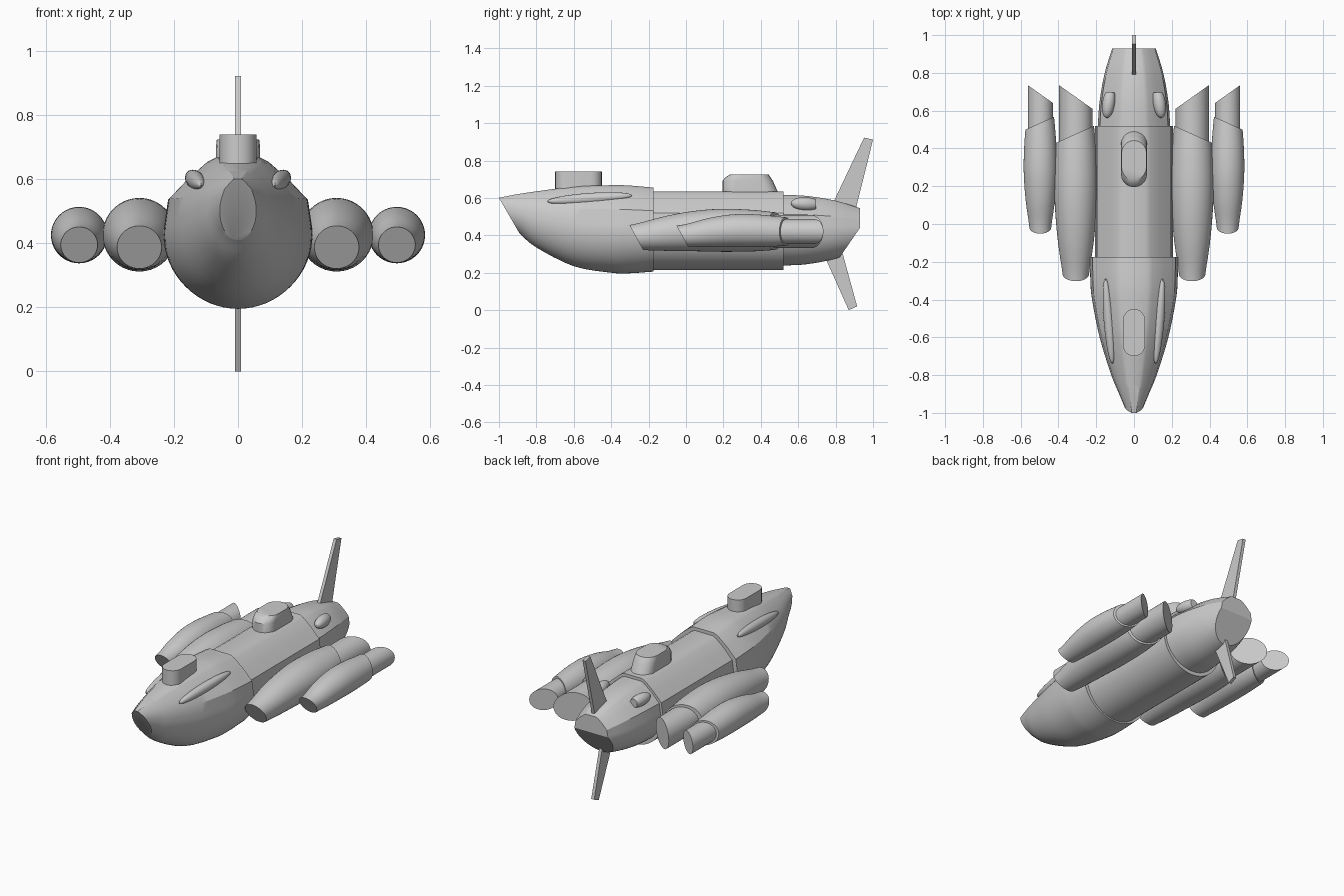
import bpy, bmesh, math
from mathutils import Vector, Matrix

cube = bpy.data.objects.get("Cube")
if cube:
    bpy.data.objects.remove(cube, do_unlink=True)

grey = bpy.data.materials.new("hull grey")
grey.use_nodes = True
GREY = (0.6, 0.6, 0.6, 1)
grey.diffuse_color = GREY
grey.node_tree.nodes["Principled BSDF"].inputs["Base Color"].default_value = GREY


def finish(name, bm, angle=32):
    """Turn a bmesh into an object, smooth except at hard edges."""
    bmesh.ops.recalc_face_normals(bm, faces=bm.faces)
    for f in bm.faces:
        f.smooth = True
    for e in bm.edges:
        e.smooth = e.calc_face_angle(0) < math.radians(angle)
    mesh = bpy.data.meshes.new(name)
    bm.to_mesh(mesh)
    bm.free()
    mesh.materials.append(grey)
    obj = bpy.data.objects.new(name, mesh)
    bpy.context.collection.objects.link(obj)
    return obj


def smooth_path(rows, steps=4):
    """Catmull-Rom interpolation of rows of numbers."""
    rows = [Vector(r) for r in rows]
    out = []
    for i in range(len(rows) - 1):
        b, c = rows[i], rows[i + 1]
        a = rows[i - 1] if i else b * 2 - c
        d = rows[i + 2] if i + 2 < len(rows) else c * 2 - b
        for k in range(steps):
            t = k / steps
            out.append(b + (c - a) * (t / 2) + (a * 2 - b * 5 + c * 4 - d) * (t * t / 2)
                       + (b * 3 - a - c * 3 + d) * (t ** 3 / 2))
    return out + [rows[-1]]


def loft(rings):
    """Skin closed rings of points and cap both ends."""
    bm = bmesh.new()
    loops = [[bm.verts.new(p) for p in ring] for ring in rings]
    n = len(loops[0])
    for a, b in zip(loops, loops[1:]):
        for i in range(n):
            j = (i + 1) % n
            bm.faces.new((a[i], a[j], b[j], b[i]))
    bm.faces.new(loops[0])
    bm.faces.new(loops[-1])
    return bm


def slice_off(bm, point, normal):
    """Cut away everything on the normal side and close the cut."""
    bmesh.ops.bisect_plane(bm, geom=bm.verts[:] + bm.edges[:] + bm.faces[:],
                           plane_co=point, plane_no=normal, clear_outer=True)
    bmesh.ops.holes_fill(bm, edges=[e for e in bm.edges if e.is_boundary], sides=0)


# Hull cross-section: round belly, hard shoulders, flat roof
half = [(math.sin(a), 0.49 - 0.49 * math.cos(a))
        for a in (math.pi / 32 * k for k in range(21))]
half = half[:-2] + [(0.94, 0.725), (0.68, 0.86), (0.42, 0.97), (0.3, 1)]
section = half + [(-u, v) for u, v in reversed(half[1:])]


def hull(name, stations, cut=None):
    """Stations: y, roof height, belly height, half width."""
    rings = [[(u * w, y, bottom + v * (top - bottom)) for u, v in section]
             for y, top, bottom, w in stations]
    bm = loft(rings)
    if cut:
        slice_off(bm, *cut)
    return finish(name, bm)


hull("nose_hull", smooth_path([
    (-1.02, 0.597, 0.5, 0.03), (-0.95, 0.611, 0.455, 0.058), (-0.89, 0.622, 0.41, 0.083),
    (-0.8, 0.635, 0.335, 0.12), (-0.6, 0.66, 0.235, 0.182), (-0.4, 0.668, 0.2, 0.222),
    (-0.3, 0.666, 0.197, 0.231), (-0.175, 0.655, 0.206, 0.233)]),
    ((0, -1, 0.6), (0, -0.19, -0.11)))
hull("middle_hull", [(-0.18, 0.635, 0.215, 0.207), (0.52, 0.635, 0.215, 0.207)])
hull("tail_hull", smooth_path([
    (0.515, 0.617, 0.238, 0.192), (0.65, 0.61, 0.246, 0.182), (0.8, 0.585, 0.275, 0.155),
    (0.93, 0.545, 0.32, 0.115)]),
    ((0, 0.93, 0.44), (0, 0.16, -0.11)))


def stadium(y0, y1, r, z, steps=10):
    """Rounded slot outline lying flat at height z."""
    pts = []
    for yc, start in ((y1 - r, 0), (y0 + r, math.pi)):
        for k in range(steps + 1):
            a = start + math.pi * k / steps
            pts.append((r * math.cos(a), yc + r * math.sin(a), z))
    return pts


# Roof housings
finish("front_roof_housing", loft([stadium(-0.7, -0.45, 0.058, z) for z in (0.6, 0.74)]))
finish("rear_roof_housing", loft([
    stadium(0.195, 0.505, 0.069, 0.6), stadium(0.195, 0.465, 0.069, 0.69),
    stadium(0.21, 0.452, 0.068, 0.71), stadium(0.235, 0.442, 0.066, 0.725)]))


def tube(stations, x, segments=40):
    """Stations: y, radius, centre height."""
    angles = [math.tau * k / segments for k in range(segments)]
    return loft([[(x + r * math.cos(a), y, z + r * math.sin(a)) for a in angles]
                 for y, r, z in stations])


def engine(label, side, x, body, front, body_end, pipe_r, pipe_end):
    """Bulged engine body with slanted ends, plus a slanted exhaust pipe."""
    bm = tube(smooth_path(body), side * x)
    slice_off(bm, (0, *front), (0, -0.12, -0.066))
    slope = 0.45
    slice_off(bm, (side * x, body_end, 0), (side * slope, 1, 0))
    finish(label + "_engine_body", bm)
    bm = tube([(body_end - 0.15, pipe_r, 0.42), (0.85, pipe_r, 0.42)], side * x)
    slice_off(bm, (side * x, pipe_end, 0), (-side * 0.71, 1, 0))
    finish(label + "_exhaust_pipe", bm)


inner_body = [(-0.34, 0.06, 0.388), (-0.25, 0.072, 0.394), (-0.1, 0.094, 0.411),
              (0.05, 0.108, 0.423), (0.2, 0.115, 0.427), (0.35, 0.111, 0.425),
              (0.45, 0.103, 0.423), (0.6, 0.088, 0.42)]
outer_body = [(-0.1, 0.05, 0.395), (0, 0.06, 0.4), (0.12, 0.077, 0.415),
              (0.25, 0.087, 0.425), (0.37, 0.087, 0.425), (0.5, 0.079, 0.421),
              (0.65, 0.064, 0.42)]


def blister(name, centre, size, turn, tilt):
    """Stretched half-sunk ball."""
    bm = bmesh.new()
    m = (Matrix.Translation(centre) @ Matrix.Rotation(turn, 4, 'Z')
         @ Matrix.Rotation(tilt, 4, 'X') @ Matrix.Diagonal((*size, 1)))
    bmesh.ops.create_uvsphere(bm, u_segments=24, v_segments=16, radius=1, matrix=m)
    return bm


for side, word in ((1, "left"), (-1, "right")):
    engine(word + "_inner", side, 0.308, inner_body, (-0.3, 0.45), 0.477, 0.088, 0.672)
    engine(word + "_outer", side, 0.496, outer_body, (-0.05, 0.45), 0.535, 0.066, 0.688)
    name = word + "_front_blister"
    finish(name, blister(name, (side * 0.133, -0.515, 0.597), (0.027, 0.228, 0.029),
                         -side * 0.08, 0.07))
    # Rear blister has a blunt back end
    name = word + "_rear_blister"
    bm = blister(name, (side * 0.134, 0.64, 0.568), (0.034, 0.08, 0.036), side * 0.15, -0.05)
    slice_off(bm, (0, 0.695, 0), (0, 1, 0))
    finish(name, bm)


def fin(name, outline):
    """Thin upright blade from a side outline."""
    finish(name, loft([[(x, y, z) for y, z in outline] for x in (-0.01, 0.01)]))


fin("upper_fin", [(0.78, 0.56), (0.952, 0.922), (1, 0.912), (0.905, 0.53)])
fin("lower_fin", [(0.74, 0.29), (0.87, 0), (0.915, 0.02), (0.83, 0.33)])
